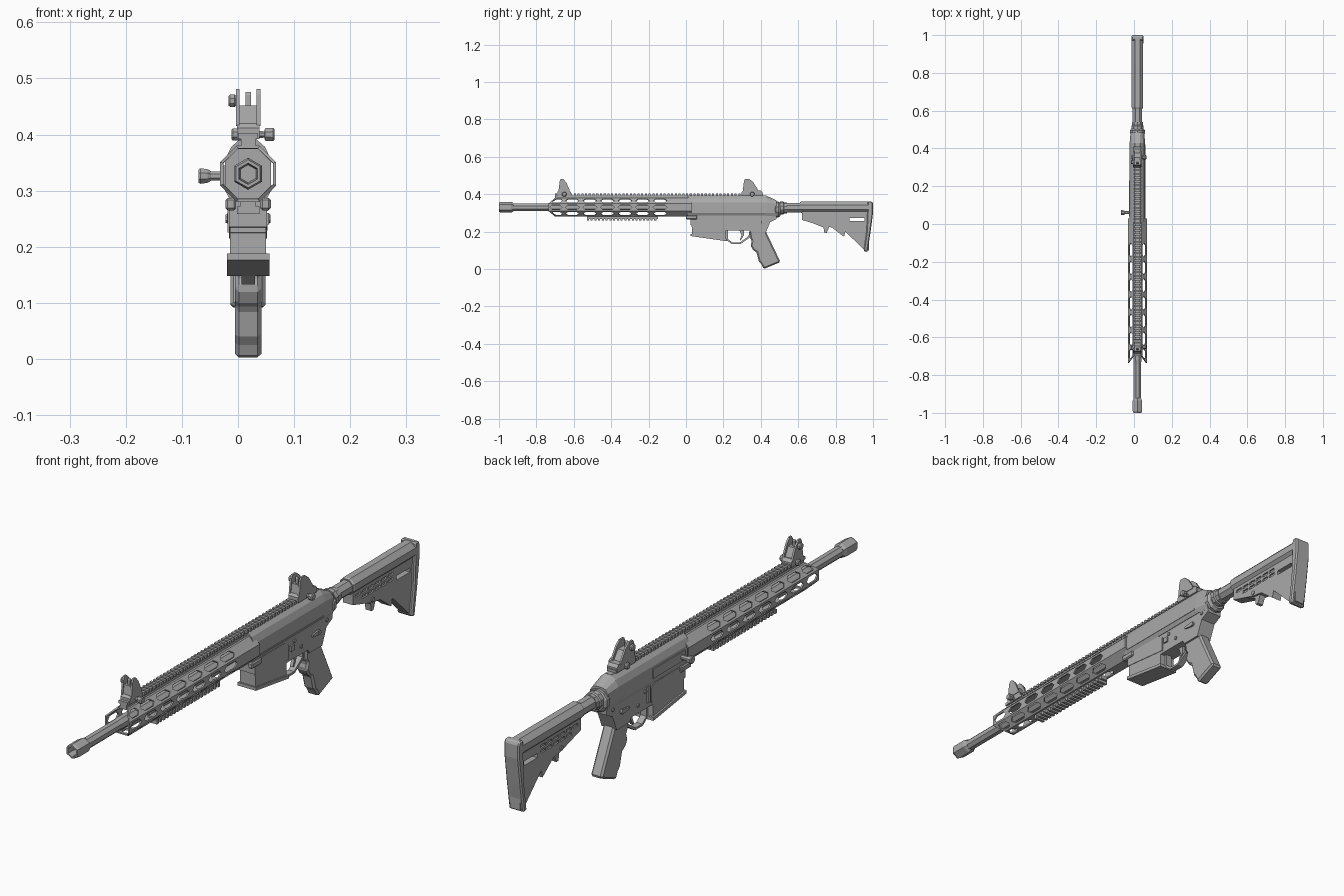
import bpy, bmesh, math
from mathutils import Vector

CX, AZ = 0.018, 0.33          # mid-plane in x, bore height
grey = bpy.data.materials.new("mid grey")
grey.diffuse_color = (0.4, 0.4, 0.4, 1)


def finish(name, bm, recalc=True):
    if recalc:
        bmesh.ops.recalc_face_normals(bm, faces=bm.faces)
    me = bpy.data.meshes.new(name)
    bm.to_mesh(me)
    bm.free()
    me.materials.append(grey)
    ob = bpy.data.objects.new(name, me)
    bpy.context.collection.objects.link(ob)
    return ob


def make(name, *solids, bevel=0):
    """Each solid is a list of matching rings that are skinned and capped."""
    bm = bmesh.new()
    for rings in solids:
        vs = [[bm.verts.new(p) for p in r] for r in rings]
        n = len(vs[0])
        for a, b in zip(vs, vs[1:]):
            for i in range(n):
                j = (i + 1) % n
                bm.faces.new((a[i], a[j], b[j], b[i]))
        bm.faces.new(vs[0][::-1])
        bm.faces.new(vs[-1])
    ob = finish(name, bm)
    if bevel:
        m = ob.modifiers.new("chamfer", 'BEVEL')
        m.width, m.segments, m.limit_method = bevel, 1, 'ANGLE'
    return ob


def prism(pts, w, x=0):
    """Side profile (y, z) with half width w, x relative to the mid-plane."""
    return [[(CX + x + s * w, y, z) for y, z in pts] for s in (-1, 1)]


def box(x, y0, y1, z0, z1, w):
    return prism([(y0, z0), (y1, z0), (y1, z1), (y0, z1)], w, x)


def lathe(prof, n, z=AZ, turn=0.5):
    """Profile (y, radius) about an axis along y."""
    ang = [2 * math.pi * (i + turn) / n for i in range(n)]
    return [[(CX + r * math.cos(a), y, z + r * math.sin(a)) for a in ang] for y, r in prof]


def pin(prof, y, z, n=8):
    """Profile (x, radius) about an axis along x."""
    ang = [2 * math.pi * (i + 0.5) / n for i in range(n)]
    return [[(CX + x, y + r * math.cos(a), z + r * math.sin(a)) for a in ang] for x, r in prof]


def mirrored(y, half):
    return [(CX + x, y, z) for x, z in half] + [(CX - x, y, z) for x, z in reversed(half)]


# barrel and hollow muzzle
make("barrel", lathe([(-0.94, 0.021), (-0.74, 0.021), (-0.72, 0.023), (0.03, 0.023)], 8))
make("muzzle", lathe([(-0.965, 0.016), (-1, 0.019), (-1, 0.025), (-0.99, 0.0285),
                      (-0.935, 0.0285), (-0.922, 0.022)], 6, turn=0.5))

# slotted octagonal handguard
bm = bmesh.new()
R = 0.05 / math.cos(math.pi / 8)
corner = [Vector((CX + R * math.cos((k - 0.5) * math.pi / 4), 0,
                  AZ + R * math.sin((k - 0.5) * math.pi / 4))) for k in range(9)]
ys = [-0.70] + [-0.655 + 0.094 * i for i in range(7)] + [0.03]
for k in range(8):
    a, b = corner[k], corner[k + 1]
    # side edges reach further forward than the top and bottom
    front = [-0.735 if abs(c.z - AZ) < 0.03 else -0.70 for c in (a, b)]
    for i, (y0, y1) in enumerate(zip(ys, ys[1:])):
        fa, fb = front if i == 0 else (y0, y0)

        def P(u, t):
            p = a.lerp(b, u)
            s = fa + (fb - fa) * u
            p.y = s + (y1 - s) * t
            return bm.verts.new(p)
        c = [P(0, 0), P(1, 0), P(1, 1), P(0, 1)]
        if k == 2 or i == len(ys) - 2:
            bm.faces.new(c[::-1])
            continue
        h = [P(.5, .1), P(.82, .25), P(.82, .75), P(.5, .9), P(.18, .75), P(.18, .25)]
        for f in ((c[0], c[1], h[1], h[0], h[5]), (c[1], c[2], h[2], h[1]),
                  (c[2], c[3], h[4], h[3], h[2]), (c[3], c[0], h[5], h[4])):
            bm.faces.new(f[::-1])
bmesh.ops.remove_doubles(bm, verts=bm.verts, dist=0.0002)
guard = finish("handguard", bm, False)
m = guard.modifiers.new("wall", 'SOLIDIFY')
m.thickness, m.offset = 0.006, -1

# toothed rails above and below
make("top_rail", box(0, -0.70, 0.43, 0.375, 0.393, 0.013),
     *[box(0, -0.70 + 0.02 * i, -0.689 + 0.02 * i, 0.392, 0.403, 0.018) for i in range(56)])
make("bottom_rail", box(0, -0.53, -0.15, 0.268, 0.283, 0.014),
     *[box(0, -0.53 + 0.02 * i, -0.519 + 0.02 * i, 0.258, 0.272, 0.02) for i in range(19)])

# upper receiver with sloped rear
body = [(0.014, 0.392), (0.03, 0.378), (0.041, 0.355), (0.041, 0.30), (0.033, 0.285)]
tail = [(0.014, 0.366), (0.026, 0.362), (0.036, 0.348), (0.036, 0.30), (0.03, 0.28)]
make("upper_receiver", [mirrored(0.01, body), mirrored(0.43, body), mirrored(0.485, tail)])
make("receiver_end_plate", lathe([(0.475, 0.036), (0.48, 0.042), (0.495, 0.042), (0.505, 0.034)], 10, 0.318))

# lower receiver and magazine
make("lower_receiver", prism([(0.03, 0.30), (0.03, 0.225), (0.215, 0.205), (0.34, 0.205), (0.35, 0.19),
                              (0.425, 0.19), (0.45, 0.25), (0.485, 0.268), (0.485, 0.30)], 0.031))
make("magazine_well", prism([(0.025, 0.285), (0.025, 0.235), (0.225, 0.215), (0.225, 0.27), (0.20, 0.285)], 0.034))
make("magazine", prism([(0.032, 0.24), (0.032, 0.185), (0.213, 0.157), (0.213, 0.23)], 0.032))
make("magazine_base", prism([(0.025, 0.188), (0.025, 0.176), (0.22, 0.148), (0.22, 0.160)], 0.038))
make("receiver_lugs", *[box(s * 0.031, 0.0, 0.06, 0.265, 0.287, 0.0095) for s in (-1, 1)], bevel=0.004)
make("receiver_pins", *[pin([(-0.035, 0.007), (0.035, 0.007)], y, z) for y, z in ((0.30, 0.235), (0.45, 0.275), (0.26, 0.27))])

# controls on the receiver sides
make("selector", pin([(-0.04, 0.008), (0.04, 0.008)], 0.40, 0.25),
     *[prism([(0.36, 0.254), (0.36, 0.246), (0.40, 0.241), (0.40, 0.259)], 0.003, s * 0.035) for s in (-1, 1)])
make("magazine_release", box(0.033, 0.235, 0.255, 0.24, 0.26, 0.004), box(-0.033, 0.235, 0.25, 0.225, 0.285, 0.004))
make("bolt_cover", box(-0.0415, 0.04, 0.23, 0.31, 0.345, 0.003))
make("side_ridge", box(0.0405, 0.03, 0.42, 0.300, 0.306, 0.002))
make("charging_handle", pin([(-0.088, 0.013), (-0.085, 0.015), (-0.072, 0.013), (-0.066, 0.009), (-0.038, 0.009)], 0.06, 0.326))

# trigger and guard loop
make("trigger_guard", prism([(0.215, 0.21), (0.215, 0.155), (0.245, 0.133), (0.29, 0.133), (0.345, 0.17), (0.35, 0.20),
                             (0.337, 0.20), (0.335, 0.176), (0.287, 0.141), (0.249, 0.141), (0.224, 0.16), (0.224, 0.21)], 0.012))
make("trigger", prism([(0.285, 0.21), (0.297, 0.18), (0.287, 0.155), (0.293, 0.153), (0.309, 0.18), (0.31, 0.21)], 0.006))

# pistol grip with finger notch
make("grip", prism([(0.34, 0.205), (0.343, 0.165), (0.352, 0.15), (0.345, 0.125), (0.36, 0.1), (0.377, 0.09),
                    (0.39, 0.04), (0.403, 0.025), (0.415, 0.0), (0.505, 0.037), (0.425, 0.205)], 0.0235), bevel=0.007)

# buffer tube and stock
make("buffer_tube", lathe([(0.49, 0.027), (0.65, 0.027)], 8, 0.328))
make("lock_ring", lathe([(0.502, 0.034), (0.52, 0.034), (0.524, 0.03), (0.54, 0.03)], 10, 0.326))
make("stock_tube", lathe([(0.61, 0.029), (0.618, 0.033), (0.80, 0.033), (0.83, 0.0335), (0.985, 0.0335)], 8))
stock = make("stock_web", prism([(0.62, 0.32), (0.62, 0.262), (0.735, 0.228), (0.78, 0.222), (0.845, 0.172), (0.852, 0.20),
                                 (0.955, 0.10), (0.978, 0.10), (0.978, 0.32)], 0.02))
# one through slot and two rows of shallow grooves
cuts = [box(0, 0.875, 0.955, 0.257, 0.273, 0.05)]
for s in (-1, 1):
    for row in range(2):
        for i in range(6):
            y, z = 0.635 + 0.038 * i, 0.284 - 0.019 * row
            if row and i == 0:
                continue
            cuts.append(prism([(y, z), (y + 0.028, z), (y + 0.032, z + 0.011), (y + 0.004, z + 0.011)], 0.01, s * 0.024))
cutter = make("stock_cutter", *cuts)
cutter.hide_render = True
cutter.hide_set(True)
m = stock.modifiers.new("slots", 'BOOLEAN')
m.operation, m.object, m.solver = 'DIFFERENCE', cutter, 'EXACT'
make("stock_lever", prism([(0.66, 0.252), (0.735, 0.222), (0.74, 0.192), (0.752, 0.192), (0.765, 0.222), (0.77, 0.235)], 0.012),
     pin([(-0.024, 0.009), (0.024, 0.009)], 0.735, 0.24))
make("butt_pad", prism([(0.972, 0.362), (0.994, 0.362), (1.0, 0.35), (1.0, 0.30), (0.987, 0.20), (0.97, 0.09),
                        (0.95, 0.096), (0.965, 0.20)], 0.031), bevel=0.005)


# folding sights
def sight(name, y, length, d):
    """y is the front of the base, d scales the fore-aft size of the ears."""
    ear = [(y + 0.005, 0.415), (y + 0.012, 0.47), (y + 0.018, 0.481), (y + 0.03 * d, 0.481),
           (y + 0.045 * d, 0.465), (y + 0.062 * d, 0.43), (y + 0.066 * d, 0.415)]
    make(name + "_base", prism([(y, 0.392), (y, 0.412), (y + 0.008, 0.42), (y + length - 0.01, 0.42),
                                (y + length, 0.41), (y + length, 0.392)], 0.02))
    make(name + "_body", prism([(y + 0.008, 0.415), (y + 0.014, 0.452), (y + 0.04 * d, 0.452), (y + 0.06 * d, 0.415)], 0.015))
    make(name + "_ears", *[prism(ear, 0.0035, s * 0.0185) for s in (-1, 1)])
    make(name + "_post", prism([(y + 0.02, 0.45), (y + 0.02, 0.47), (y + 0.024, 0.476), (y + 0.03, 0.47), (y + 0.03, 0.45)], 0.005))
    make(name + "_clamp", pin([(-0.03, 0.009), (-0.027, 0.012), (-0.02, 0.012), (0.029, 0.006), (0.03, 0.012),
                               (0.044, 0.013), (0.047, 0.010)], y + length / 2, 0.4))
    make(name + "_knob", pin([(-0.035, 0.009), (-0.032, 0.012), (-0.024, 0.012), (-0.018, 0.006)], y + 0.03, 0.46))


sight("front_sight", -0.687, 0.072, 1.0)
sight("rear_sight", 0.298, 0.11, 1.35)
